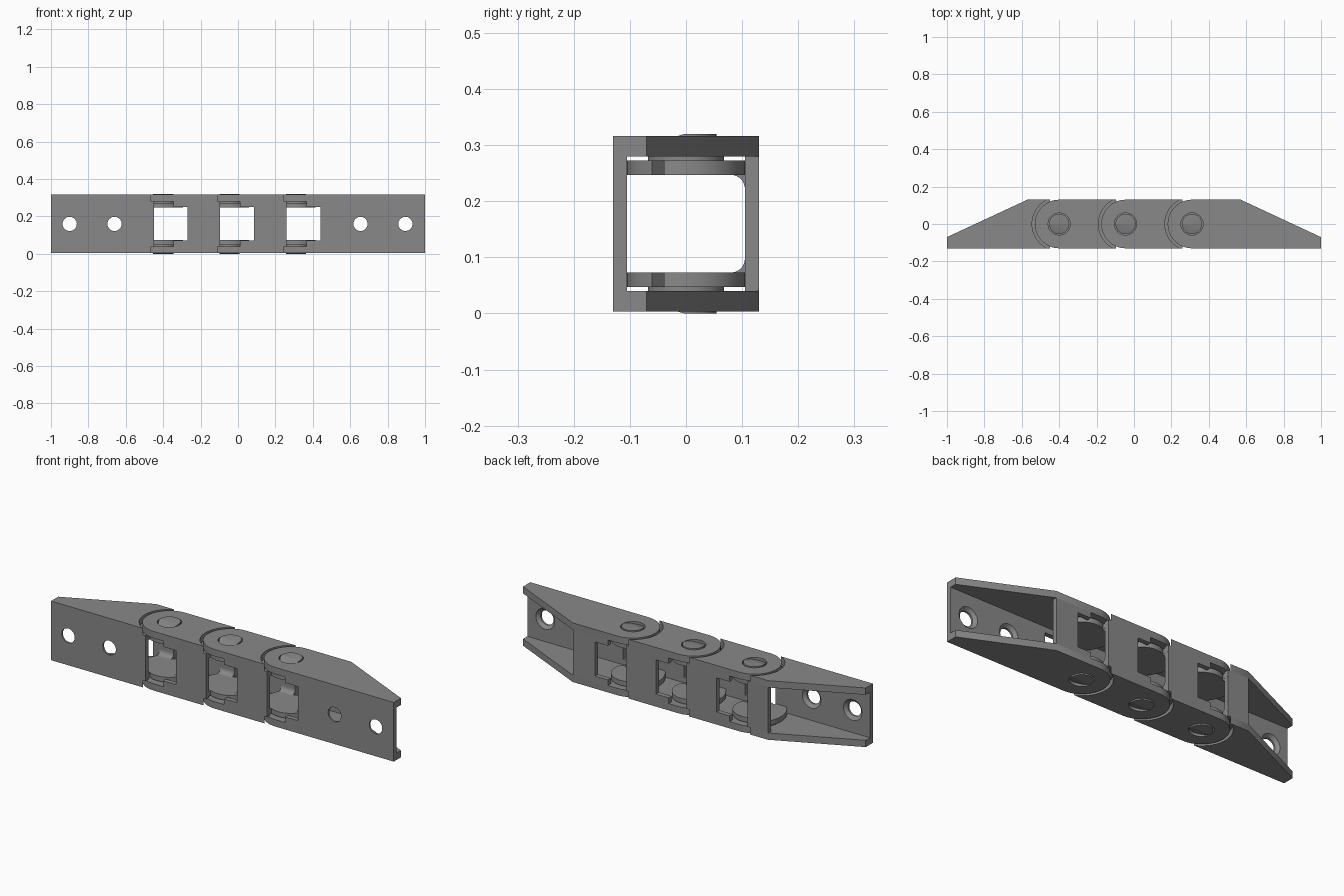
import bpy, bmesh, math
from mathutils import Vector

if "Cube" in bpy.data.objects:
    bpy.data.objects.remove(bpy.data.objects["Cube"])

MID = 0.16                      # half height, everything mirrors about it
PIVOTS = [-0.40, -0.045, 0.31]
W, INNER = 0.13, 0.105          # outer half width, inside face of walls

grey = bpy.data.materials.new("steel grey")
grey.diffuse_color = (0.25, 0.25, 0.25, 1)
grey.use_nodes = True
grey.node_tree.nodes["Principled BSDF"].inputs["Base Color"].default_value = grey.diffuse_color


def finish(bm, name, mirror=False):
    bmesh.ops.recalc_face_normals(bm, faces=bm.faces)
    if mirror:
        geo = bmesh.ops.duplicate(bm, geom=bm.verts[:] + bm.edges[:] + bm.faces[:])["geom"]
        for v in geo:
            if isinstance(v, bmesh.types.BMVert):
                v.co.z = 2 * MID - v.co.z
        bmesh.ops.reverse_faces(bm, faces=[f for f in geo if isinstance(f, bmesh.types.BMFace)])
    me = bpy.data.meshes.new(name)
    bm.to_mesh(me)
    bm.free()
    me.materials.append(grey)
    ob = bpy.data.objects.new(name, me)
    bpy.context.collection.objects.link(ob)
    return ob


def prism(name, pts, lo, hi, axis="z", mirror=False):
    """Extrude a 2D outline along an axis."""
    place = {"z": lambda a, b, c: (a, b, c),
             "y": lambda a, b, c: (a, c, b),
             "x": lambda a, b, c: (c, a, b)}[axis]
    bm = bmesh.new()
    face = bm.faces.new([bm.verts.new(place(a, b, lo)) for a, b in pts])
    out = bmesh.ops.extrude_face_region(bm, geom=[face])["geom"]
    step = Vector(place(0, 0, hi - lo))
    bmesh.ops.translate(bm, vec=step, verts=[v for v in out if isinstance(v, bmesh.types.BMVert)])
    return finish(bm, name, mirror)


def arc(cx, r, a0, a1, n=24, cy=0):
    return [(cx + r * math.cos(math.radians(a0 + (a1 - a0) * i / n)),
             cy + r * math.sin(math.radians(a0 + (a1 - a0) * i / n))) for i in range(n + 1)]


def cut(ob, cutter):
    m = ob.modifiers.new("cut", "BOOLEAN")
    m.operation, m.solver, m.object = "DIFFERENCE", "EXACT", cutter
    bpy.context.view_layer.objects.active = ob
    bpy.ops.object.modifier_apply(modifier=m.name)
    bpy.data.objects.remove(cutter)


def smooth(ob):
    bpy.ops.object.select_all(action="DESELECT")
    ob.select_set(True)
    bpy.context.view_layer.objects.active = ob
    bpy.ops.object.shade_smooth_by_angle(angle=math.radians(30))


def link(name, p, q):
    """One link from pivot p (None = left bracket) to pivot q (None = right bracket)."""
    # top and bottom plates
    if p is None:
        pts = [(-0.57, W), (-1, -0.07), (-1, -W)]
    else:
        pts = arc(p, W, 90, 270, 32)
    if q is None:
        pts += [(1, -W), (1, -0.07), (0.57, W)]
    else:
        a = math.degrees(math.asin(W / 0.145))
        pts += arc(q, 0.145, 180 + a, 180 - a)
    plates = prism(name + "_plates", pts, 0.28, 0.316, mirror=True)
    if p is not None:
        cut(plates, prism("cutter", arc(p, 0.059, 0, 351, 39), -0.1, 0.5))
    smooth(plates)

    # front and back walls, with short tabs reaching past the window
    for side, lo, hi, x0, x1 in (("front", -W, -INNER, -1, 1), ("back", INNER, W, -0.57, 0.57)):
        right = x1 if q is None else q - 0.05
        if p is None:
            left = [(x0, 0.28), (x0, 0.04)]
        else:
            a, b = p + 0.055, p + 0.13
            left = [(a, 0.28), (a, 0.25), (b, 0.25), (b, 0.07), (a, 0.07), (a, 0.04)]
        wall = prism(f"{name}_{side}_wall", left + [(right, 0.04), (right, 0.28)], lo, hi, "y")
        # countersunk screw holes in the end brackets
        if side == "front" and (p is None or q is None):
            for x in ((-0.90, -0.66) if p is None else (0.655, 0.895)):
                cut(wall, prism("cutter", arc(x, 0.038, 0, 348.75, 31, MID), -0.2, 0, "y"))
                bm = bmesh.new()
                bmesh.ops.create_cone(bm, cap_ends=True, segments=32, radius1=0.066,
                                      radius2=0.036, depth=0.03)
                for v in bm.verts:
                    v.co = Vector((v.co.x + x, -0.108 - v.co.z + 0.005 - 0.003, v.co.y + MID))
                    v.co.y = -0.095 if v.co.y > -0.106 else -0.122
                cut(wall, finish(bm, "cutter"))
            smooth(wall)

    if q is None:
        return
    # hinge tongues: wide rounded root, narrower notched disc at the free end
    a = math.degrees(math.asin(W / 0.155))
    pts = arc(q, 0.155, 180 - a, 180 + a)
    pts += [(q - 0.05, -W), (q - 0.05, -0.0923)]
    pts += arc(q, INNER, 245, 325, 12)
    pts += [(q + 0.062, -0.04)]
    pts += arc(q, INNER, 338, 478, 24)
    pts += [(q - 0.05, W)]
    smooth(prism(name + "_tongues", pts, 0.247, 0.273, mirror=True))

    # rounded inside corners where the tongue meets the back wall
    fillet = [(INNER, 0.247)] + arc(0.08, 0.025, 90, 0, 8, 0.222)
    smooth(prism(name + "_corner_fillets", fillet[:1] + fillet[1:], q - 0.13, q - 0.05, "x", True))

    # thrust washers and snap pins with a ramped half
    smooth(prism(name + "_washers", arc(q, 0.068, 0, 351, 39), 0.273, 0.28, mirror=True))
    bm = bmesh.new()
    bmesh.ops.create_cone(bm, cap_ends=True, segments=40, radius1=0.054, radius2=0.054, depth=0.047)
    bmesh.ops.translate(bm, vec=(q, 0, 0.2965), verts=bm.verts)
    cutres = bmesh.ops.bisect_plane(bm, geom=bm.verts[:] + bm.edges[:] + bm.faces[:],
                                    plane_co=(q, -0.003, 0.32), plane_no=(0, -0.3, 1),
                                    clear_outer=True)
    bmesh.ops.holes_fill(bm, edges=[e for e in bm.edges if e.is_boundary])
    smooth(finish(bm, name + "_pins", mirror=True))


link("left_bracket", None, PIVOTS[0])
link("link_one", PIVOTS[0], PIVOTS[1])
link("link_two", PIVOTS[1], PIVOTS[2])
link("right_bracket", PIVOTS[2], None)
